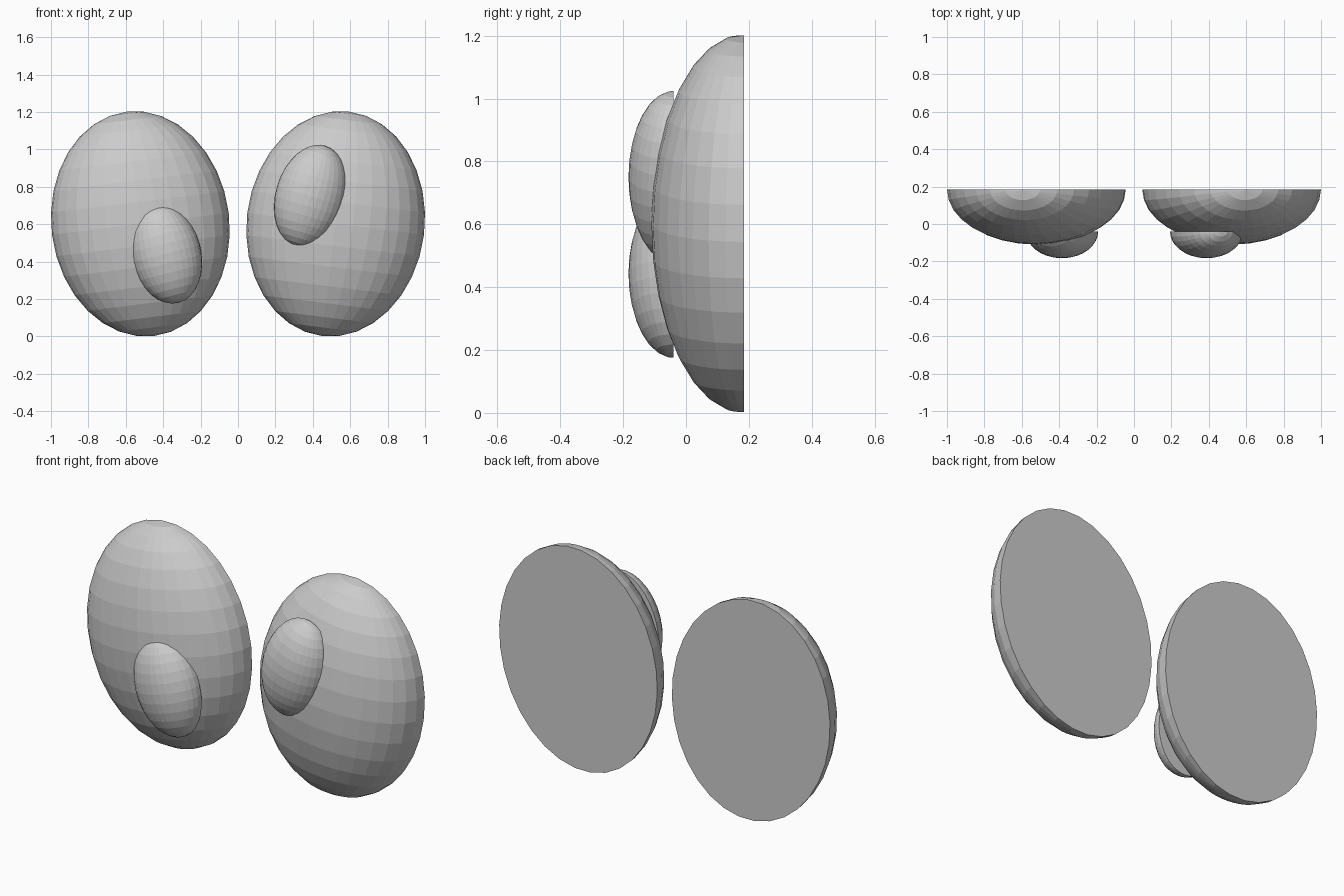
import bpy, bmesh, math
from mathutils import Matrix, Vector

if "Cube" in bpy.data.objects:
    bpy.data.objects.remove(bpy.data.objects["Cube"])


def half_ellipsoid(name, centre, radii, tilt):
    """Front half of a UV ellipsoid with a flat back, tilted about y."""
    bm = bmesh.new()
    bmesh.ops.create_uvsphere(bm, u_segments=32, v_segments=16, radius=1)
    # Slice at the middle and close the back
    bmesh.ops.bisect_plane(bm, geom=bm.verts[:] + bm.edges[:] + bm.faces[:], dist=1e-4,
                           plane_co=(0, 0, 0), plane_no=(0, 1, 0), clear_outer=True)
    rim = [e for e in bm.edges if e.is_boundary]
    bmesh.ops.contextual_create(bm, geom=rim)
    bmesh.ops.transform(bm, verts=bm.verts, matrix=(
        Matrix.Rotation(math.radians(tilt), 4, 'Y') @ Matrix.Diagonal(Vector((*radii, 1)))))
    bmesh.ops.recalc_face_normals(bm, faces=bm.faces)
    mesh = bpy.data.meshes.new(name)
    bm.to_mesh(mesh)
    bm.free()
    obj = bpy.data.objects.new(name, mesh)
    obj.location = centre
    bpy.context.collection.objects.link(obj)
    return obj


# Eyeballs, mirrored with a slight outward lean
for side, label in ((-1, "left"), (1, "right")):
    half_ellipsoid(f"eyeball_{label}", (side * 0.522, 0.185, 0.602),
                   (0.476, 0.295, 0.604), side * 7)

# Pupils, looking in different directions
half_ellipsoid("pupil_left", (-0.385, -0.04, 0.443), (0.187, 0.143, 0.272), -14.5)
half_ellipsoid("pupil_right", (0.388, -0.04, 0.75), (0.187, 0.143, 0.28), 16)
